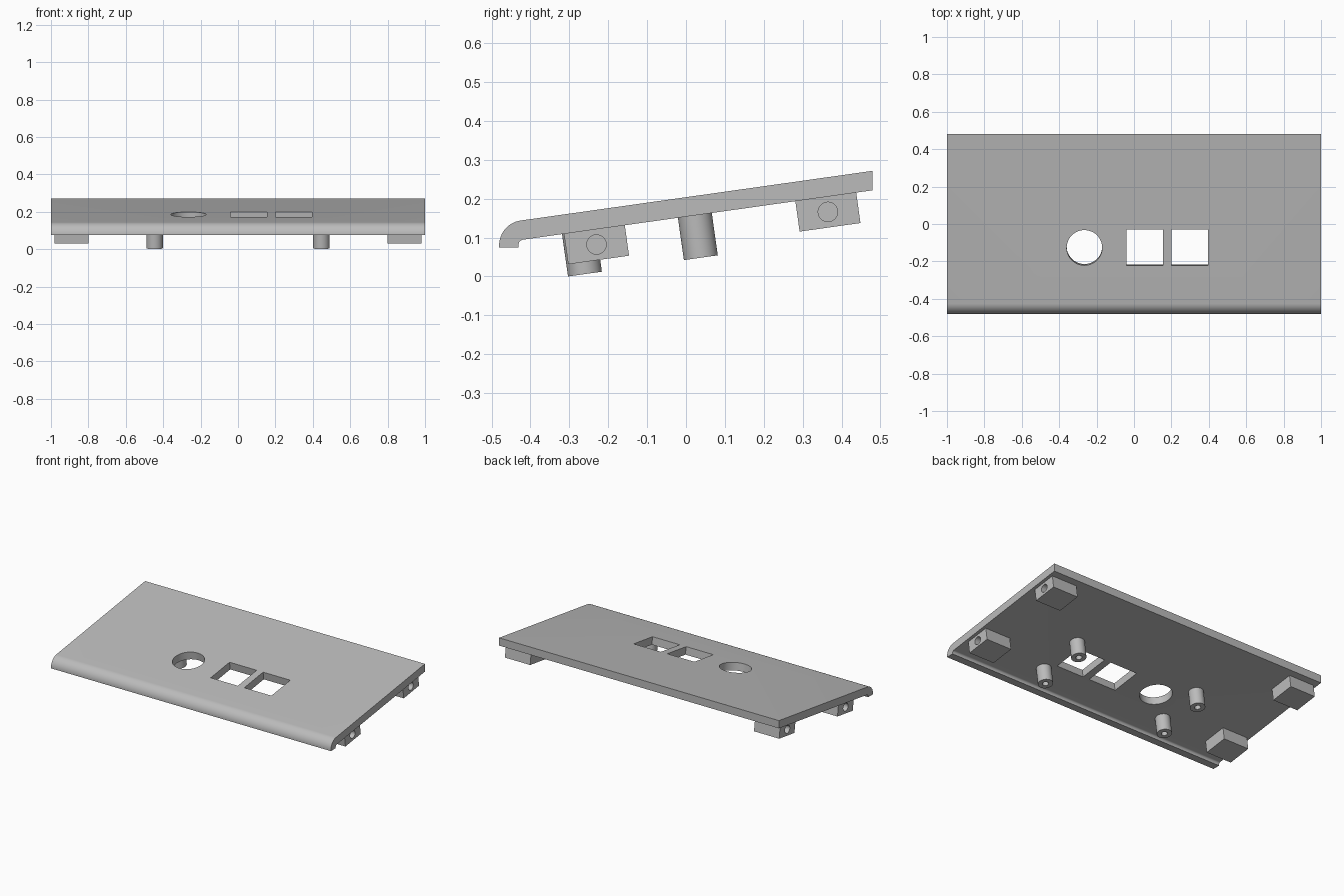
import bpy, bmesh
from math import radians, sin, cos, tan
from mathutils import Matrix, Vector

if "Cube" in bpy.data.objects:
    bpy.data.objects.remove(bpy.data.objects["Cube"])

TILT = radians(8.03)
BASE = 0.154      # height of the panel underside at y = 0
THICK = 0.05
# Sloped frame: x, distance along the slope, distance above the underside
SLOPE = Matrix.Translation((0, 0, BASE)) @ Matrix.Rotation(TILT, 4, 'X')

grey = bpy.data.materials.new("plain grey")
grey.use_nodes = True
grey.diffuse_color = (0.5, 0.5, 0.5, 1)
grey.node_tree.nodes["Principled BSDF"].inputs["Base Color"].default_value = (0.5, 0.5, 0.5, 1)


def add_object(name, bm, matrix=SLOPE):
    bmesh.ops.recalc_face_normals(bm, faces=bm.faces)
    mesh = bpy.data.meshes.new(name)
    bm.to_mesh(mesh)
    bm.free()
    mesh.materials.append(grey)
    ob = bpy.data.objects.new(name, mesh)
    ob.matrix_world = matrix
    bpy.context.collection.objects.link(ob)
    return ob


def box(name, low, high):
    low, high = Vector(low), Vector(high)
    bm = bmesh.new()
    place = Matrix.Translation((low + high) / 2) @ Matrix.Diagonal((*(high - low), 1))
    bmesh.ops.create_cube(bm, size=1, matrix=place)
    return add_object(name, bm)


def cylinder(name, centre, radius, depth, axis='Z'):
    bm = bmesh.new()
    turn = Matrix.Rotation(radians(90), 4, 'Y') if axis == 'X' else Matrix()
    bmesh.ops.create_cone(bm, cap_ends=True, segments=48, radius1=radius, radius2=radius,
                          depth=depth, matrix=Matrix.Translation(centre) @ turn)
    return add_object(name, bm)


def cut(ob, cutters):
    for cutter in cutters:
        cutter.hide_render = True
        mod = ob.modifiers.new("cut", 'BOOLEAN')
        mod.operation, mod.solver, mod.object = 'DIFFERENCE', 'EXACT', cutter
    bpy.context.view_layer.update()
    result = ob.evaluated_get(bpy.context.evaluated_depsgraph_get())
    mesh = bpy.data.meshes.new_from_object(result)
    ob.modifiers.clear()
    ob.data = mesh
    for cutter in cutters:
        bpy.data.objects.remove(cutter)


# Sloping panel with a rounded front lip, as one extruded side profile
INNER, LIP_Y, LIP_Z, FOOT, BACK = 0.0145, -0.4165, 0.0805, 0.075, 0.48


def arc(radius, steps):
    for i in range(steps + 1):
        a = radians(90) + TILT + (radians(90) - TILT) * i / steps
        yield LIP_Y + radius * cos(a), LIP_Z + radius * sin(a)


outer = INNER + THICK * cos(TILT)
back_z = BASE + BACK * tan(TILT)
profile = [(BACK, back_z), (BACK, back_z + THICK), *arc(outer, 16),
           (LIP_Y - outer, FOOT), (LIP_Y - INNER, FOOT), *reversed(list(arc(INNER, 8)))]
bm = bmesh.new()
side = bm.faces.new([bm.verts.new((-1, y, z)) for y, z in profile])
new = bmesh.ops.extrude_face_region(bm, geom=[side])["geom"]
bmesh.ops.translate(bm, vec=(2, 0, 0), verts=[v for v in new if isinstance(v, bmesh.types.BMVert)])
panel = add_object("panel", bm, Matrix())

# Round and square openings
MID, HALF = -0.121, 0.097
cut(panel, [cylinder("round_cutter", (-0.265, MID, 0), 0.095, 0.4)] +
    [box("square_cutter", (x - HALF, MID - HALF, -0.2), (x + HALF, MID + HALF, 0.2))
     for x in (0.058, 0.298)])
parts = [panel]

for sx, hand in ((1, "left"), (-1, "right")):
    # Side mounting blocks with a blind screw hole in the outer face
    for u, place in ((-0.238, "front"), (0.363, "rear")):
        low, high = sorted((sx * 0.8, sx * 0.98))
        block = box(f"{place}_{hand}_block", (low, u - 0.079, -0.079), (high, u + 0.079, 0.005))
        cut(block, [cylinder("screw_cutter", (sx * 0.98, u, -0.039), 0.025, 0.2, 'X')])
        parts.append(block)
    # Hollow pegs under the panel
    for u, place in ((-0.278, "front"), (0.023, "rear")):
        peg = cylinder(f"{place}_{hand}_peg", (sx * 0.446, u, -0.0525), 0.044, 0.115)
        cut(peg, [cylinder("bore_cutter", (sx * 0.446, u, -0.11), 0.018, 0.2)])
        parts.append(peg)

# Smooth the curved faces, keep the edges sharp
bpy.ops.object.select_all(action='DESELECT')
for ob in parts:
    ob.select_set(True)
bpy.context.view_layer.objects.active = panel
bpy.ops.object.shade_smooth_by_angle(angle=radians(30))
